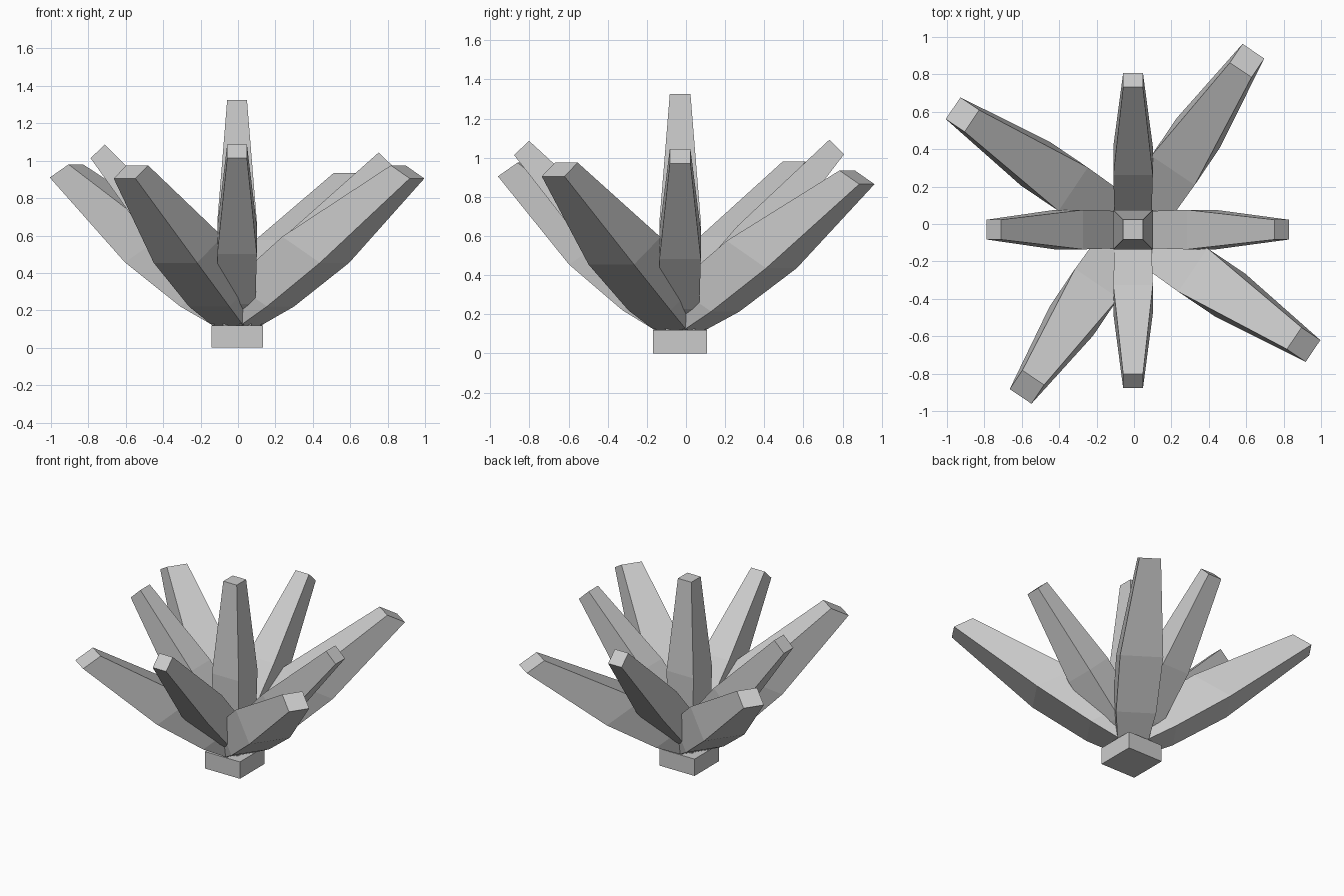
import bpy, bmesh
from math import radians, cos, sin
from mathutils import Vector

if "Cube" in bpy.data.objects:
    bpy.data.objects.remove(bpy.data.objects["Cube"])

CENTRE = Vector((-0.005, -0.03, 0))
STEPS = (0, 0.15, 0.46, 1)                 # ring positions along a leaf
WIDTHS = (0.1, 0.13, 0.14, 0.07)           # half widths at the rings


def leaf(name, heading, start, tip, ring_tilt, size=1.0):
    """Square-section leaf; start and tip are (radius, height) of its centre line,
    ring_tilt is the elevation of the ring normals."""
    a, e = radians(heading), radians(ring_tilt)
    out, side = Vector((cos(a), sin(a), 0)), Vector((-sin(a), cos(a), 0))
    up = -sin(e) * out + Vector((0, 0, cos(e)))
    bm = bmesh.new()
    rings = []
    for t, w in zip(STEPS, WIDTHS):
        r, z = (s + (f - s) * t for s, f in zip(start, tip))
        c = CENTRE + out * r + Vector((0, 0, z))
        w *= size
        rings.append([bm.verts.new(c + side * i * w + up * j * w)
                      for i, j in ((-1, -1), (1, -1), (1, 1), (-1, 1))])
    for lo, hi in zip(rings, rings[1:]):
        for i in range(4):
            k = (i + 1) % 4
            bm.faces.new((lo[i], lo[k], hi[k], hi[i]))
    bm.faces.new(rings[0])
    bm.faces.new(rings[-1])
    bmesh.ops.recalc_face_normals(bm, faces=bm.faces)
    mesh = bpy.data.meshes.new(name)
    bm.to_mesh(mesh)
    bm.free()
    bpy.context.collection.objects.link(bpy.data.objects.new(name, mesh))


# Stem block
bpy.ops.mesh.primitive_cube_add(size=1, location=CENTRE + Vector((0, 0, 0.06)))
stem = bpy.context.object
stem.name = "stem_base"
stem.scale = (0.275, 0.275, 0.12)

# Upright middle leaf
leaf("centre_leaf", 0, (0, 0.12), (0, 1.325), 90, 0.755)

# Four inner leaves on the axes
for name, heading, tip in (("right", 0, (0.795, 1.007)), ("back", 90, (0.80, 1.055)),
                           ("left", 180, (0.745, 1.05)), ("front", 270, (0.81, 1.05))):
    leaf("inner_leaf_" + name, heading, (0, 0.17), tip, 46, 0.755)

# Four larger, lower outer leaves
for name, heading, tip in (("front_right", -34, (1.10, 0.94)), ("back_right", 56, (1.09, 0.90)),
                           ("back_left", 146, (1.10, 0.945)), ("front_left", 236, (1.015, 0.94))):
    leaf("outer_leaf_" + name, heading, (0.003, 0.17), tip, 60)
